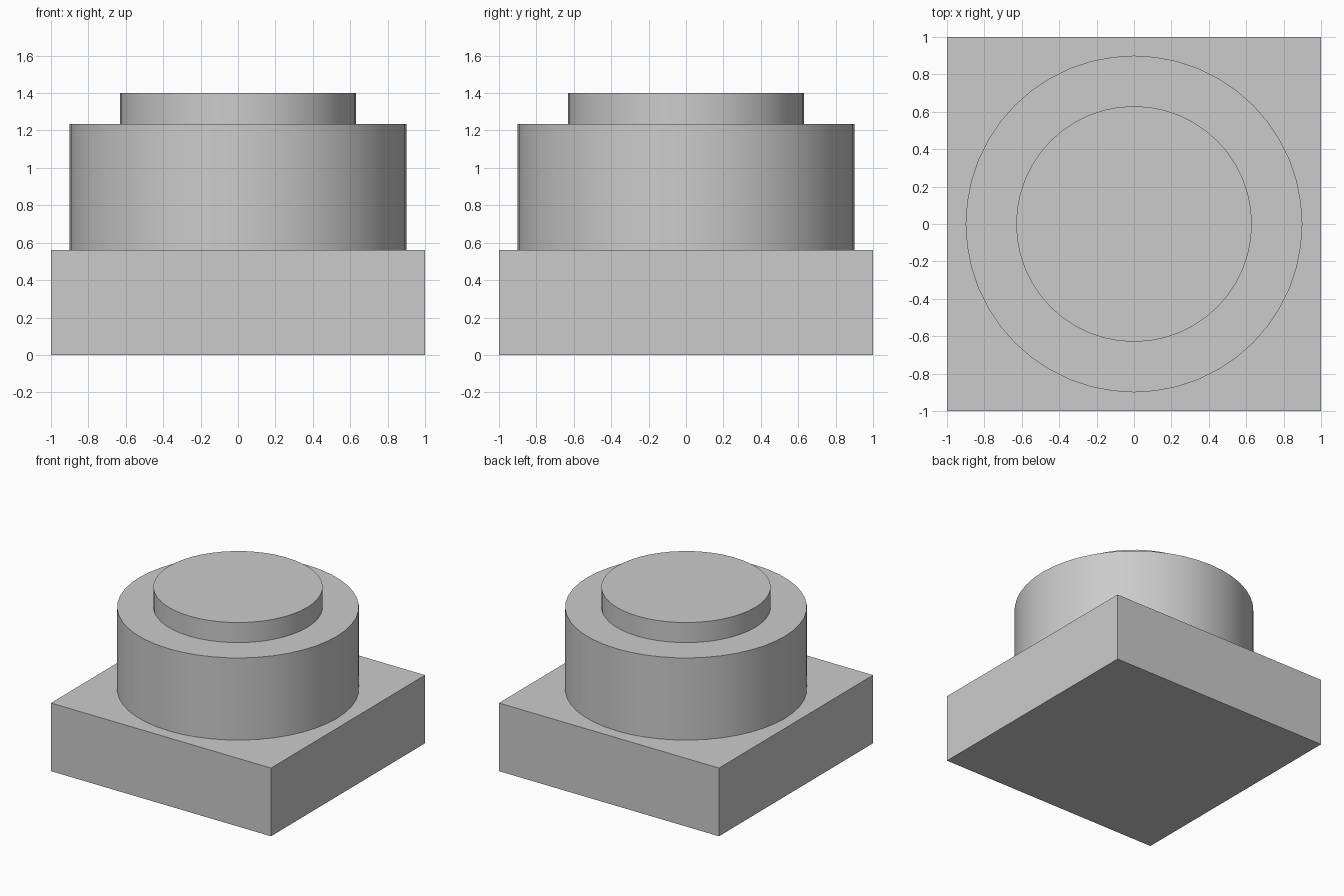
import bpy
import math

if "Cube" in bpy.data.objects:
    bpy.data.objects.remove(bpy.data.objects["Cube"], do_unlink=True)

# One plain grey for every part
grey = bpy.data.materials.new("light_grey")
grey.use_nodes = True
colour = (0.6, 0.6, 0.6, 1)
grey.diffuse_color = colour
grey.node_tree.nodes["Principled BSDF"].inputs["Base Color"].default_value = colour

BASE_TOP, DRUM_TOP, CAP_TOP = 0.56, 1.235, 1.40


def finish(name):
    obj = bpy.context.object
    obj.name = name
    obj.data.materials.append(grey)
    return obj


def disc(name, radius, bottom, top):
    """Upright cylinder between two heights, smooth around its side."""
    bpy.ops.mesh.primitive_cylinder_add(
        vertices=48, radius=radius, depth=top - bottom,
        location=(0, 0, (bottom + top) / 2))
    bpy.ops.object.shade_smooth_by_angle(angle=math.radians(30))
    return finish(name)


# Square base block
bpy.ops.mesh.primitive_cube_add(size=1, location=(0, 0, BASE_TOP / 2))
base = finish("square_base")
base.scale = (2, 2, BASE_TOP)
bpy.ops.object.transform_apply(location=False, rotation=False, scale=True)

# Wide drum and the narrower cap on top of it
disc("drum", 0.90, BASE_TOP, DRUM_TOP)
disc("cap", 0.63, DRUM_TOP, CAP_TOP)
